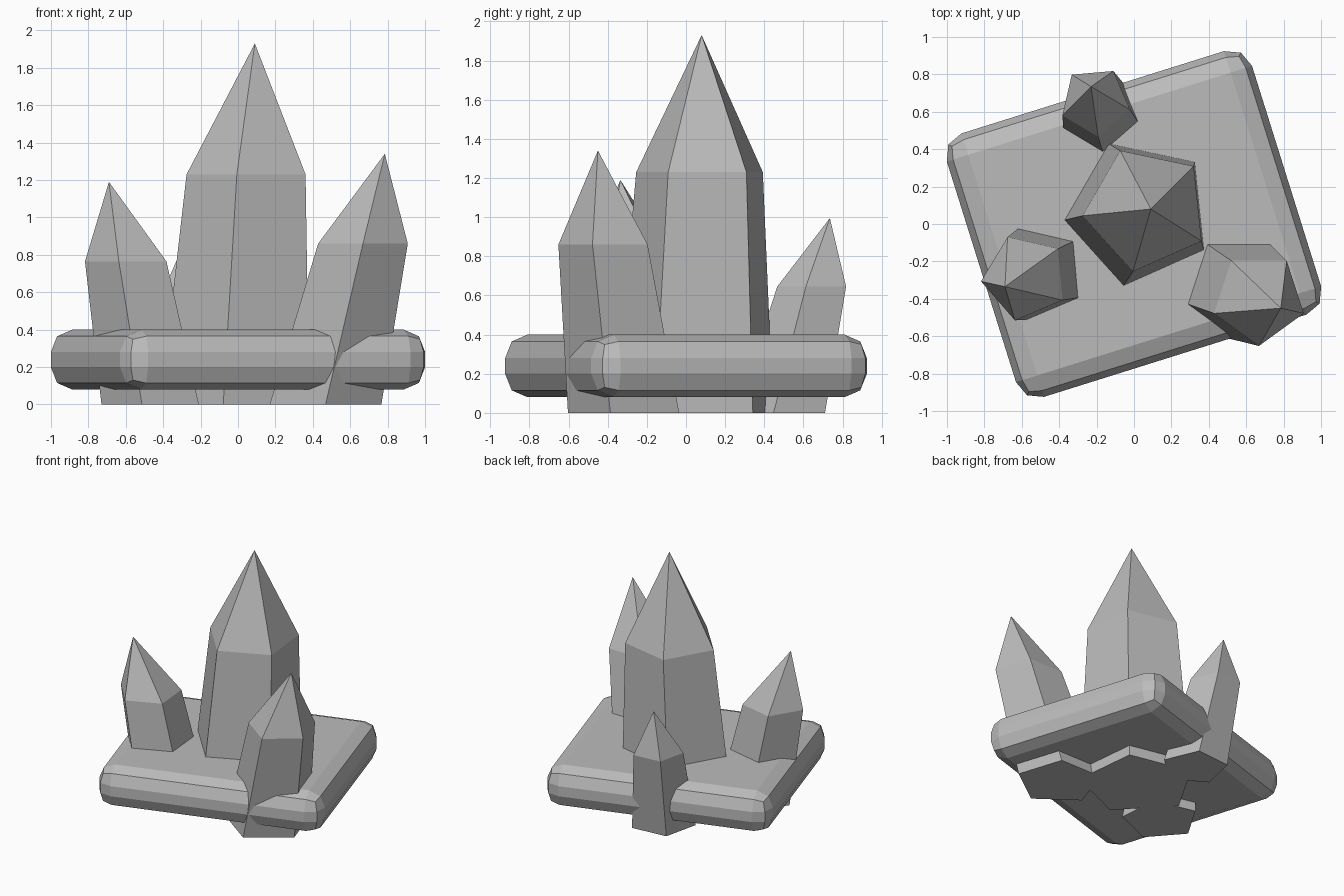
import bpy
import bmesh
from math import cos, sin, pi, radians
from mathutils import Matrix, Vector

cube = bpy.data.objects.get("Cube")
if cube:
    bpy.data.objects.remove(cube, do_unlink=True)

# Single stone colour
stone = bpy.data.materials.new("grey_stone")
stone.use_nodes = True
grey = (0.5, 0.5, 0.5, 1)
stone.diffuse_color = grey
stone.node_tree.nodes["Principled BSDF"].inputs["Base Color"].default_value = grey


def add_object(name, bm):
    bmesh.ops.recalc_face_normals(bm, faces=bm.faces)
    mesh = bpy.data.meshes.new(name)
    bm.to_mesh(mesh)
    bm.free()
    mesh.materials.append(stone)
    obj = bpy.data.objects.new(name, mesh)
    bpy.context.collection.objects.link(obj)
    return obj


def add_crystal(name, turn, base, shoulder, tip):
    """Leaning five-sided crystal; rings are (x, y, z, radius)."""
    bm = bmesh.new()
    rings = []
    for x, y, z, radius in (base, shoulder):
        angles = [radians(turn) + i * 2 * pi / 5 for i in range(5)]
        rings.append([bm.verts.new((x + radius * cos(a), y + radius * sin(a), z))
                      for a in angles])
    low, high = rings
    point = bm.verts.new(tip)
    bm.faces.new(low[::-1])
    for i in range(5):
        j = (i + 1) % 5
        bm.faces.new((low[i], low[j], high[j], high[i]))
        bm.faces.new((high[i], high[j], point))
    return add_object(name, bm)


# Slab with rounded edges, turned on its vertical axis
bm = bmesh.new()
bmesh.ops.create_cube(bm, size=1)
bmesh.ops.scale(bm, vec=Vector((1.71, 1.476, 0.32)), verts=bm.verts)
bmesh.ops.bevel(bm, geom=bm.edges[:], offset=0.12, segments=2, profile=0.5,
                affect='EDGES')
bmesh.ops.transform(bm, matrix=Matrix.Translation((0, 0, 0.24))
                    @ Matrix.Rotation(radians(17.4), 4, 'Z'), verts=bm.verts)
add_object("base_slab", bm)

# Crystals growing through the slab
add_crystal("large_crystal", 42, (0.01, 0.055, 0, 0.428),
            (0.065, 0.08, 1.23, 0.342), (0.09, 0.08, 1.93))
add_crystal("front_right_crystal", 41, (-0.45, -0.236, 0, 0.281),
            (-0.584, -0.286, 0.765, 0.235), (-0.69, -0.335, 1.19))
add_crystal("front_left_crystal", -18, (0.468, -0.289, 0, 0.314),
            (0.668, -0.4, 0.86, 0.252), (0.785, -0.45, 1.34))
add_crystal("back_crystal", -13, (-0.147, 0.502, 0, 0.243),
            (-0.208, 0.655, 0.645, 0.19), (-0.23, 0.735, 0.995))
